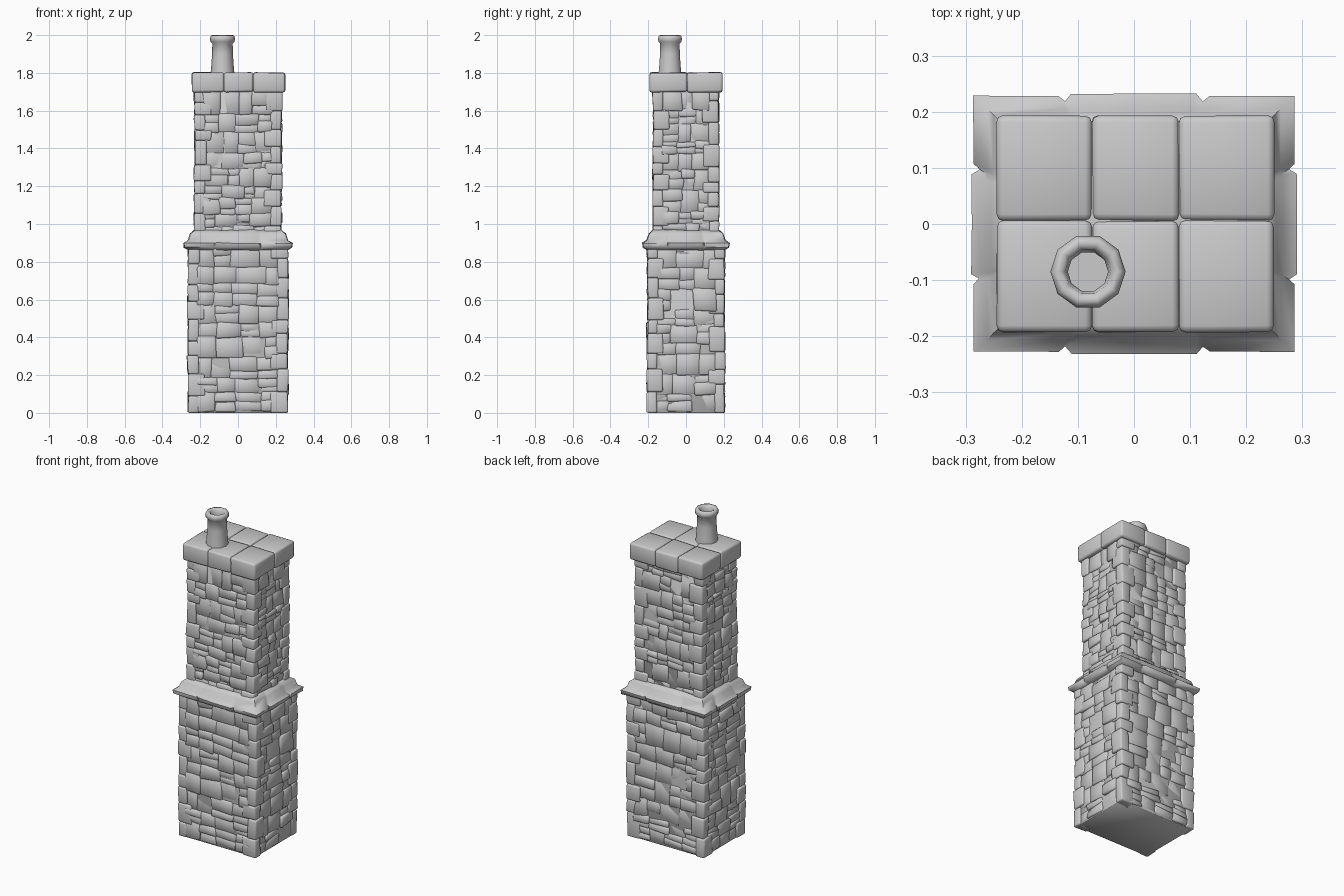
import bpy, bmesh, math, random
from mathutils import Vector

random.seed(7)
if "Cube" in bpy.data.objects:
    bpy.data.objects.remove(bpy.data.objects["Cube"])

stone = bpy.data.materials.new("grey_stone")
stone.use_nodes = True
GREY = (0.6, 0.6, 0.6, 1)
stone.diffuse_color = GREY
bsdf = stone.node_tree.nodes["Principled BSDF"]
bsdf.inputs["Base Color"].default_value = GREY
bsdf.inputs["Roughness"].default_value = 0.9


def jit(a):
    return random.uniform(-a, a)


def finish(bm, name, angle=60):
    bmesh.ops.recalc_face_normals(bm, faces=bm.faces)
    me = bpy.data.meshes.new(name)
    bm.to_mesh(me)
    bm.free()
    ob = bpy.data.objects.new(name, me)
    bpy.context.collection.objects.link(ob)
    me.materials.append(stone)
    bpy.ops.object.select_all(action='DESELECT')
    ob.select_set(True)
    bpy.context.view_layer.objects.active = ob
    bpy.ops.object.shade_smooth_by_angle(angle=math.radians(angle))
    return ob


def block(bm, lo, hi, jitter, bevel, segments=1):
    """Bevelled box between two corners with uneven corner points."""
    tmp = bmesh.new()
    bmesh.ops.create_cube(tmp, size=1)
    for v in tmp.verts:
        v.co = Vector([(lo[i] if v.co[i] < 0 else hi[i]) + jit(jitter[i]) for i in range(3)])
    bmesh.ops.bevel(tmp, geom=tmp.edges[:], offset=bevel, segments=segments,
                    profile=0.5, affect='EDGES')
    new = {v: bm.verts.new(v.co) for v in tmp.verts}
    for f in tmp.faces:
        bm.faces.new([new[v] for v in f.verts])
    tmp.free()


def spans(a, b, n):
    """Split a length into n uneven pieces."""
    w = [random.uniform(0.6, 1.4) for _ in range(n)]
    cuts = [a]
    for x in w:
        cuts.append(cuts[-1] + (b - a) * x / sum(w))
    return list(zip(cuts, cuts[1:]))


def masonry(name, hx, hy, z0, z1, rows):
    # solid core behind the stones
    bm = bmesh.new()
    block(bm, (-hx + .012, -hy + .012, z0), (hx - .012, hy - .012, z1), (0, 0, 0), .002)
    finish(bm, name + "_core")

    # rough wall stones on the four sides
    bm = bmesh.new()
    for axis in (0, 1):
        half, reach = (hx, hy) if axis == 0 else (hy, hx)
        for side in (-1, 1):
            for za, zb in spans(z0, z1, rows):
                for ua, ub in spans(-reach + .05, reach - .05, 4 if axis else 3):
                    mid = za + (zb - za) * random.uniform(.35, .65)
                    parts = [(za, mid), (mid, zb)] if random.random() < .4 else [(za, zb)]
                    for a, b in parts:
                        out = half + random.uniform(-.011, .0)
                        d = sorted((side * (half - .05), side * out))
                        lo, hi = [0, 0, max(a - .004, z0 + .006)], [0, 0, b + .004]
                        lo[axis], hi[axis] = d
                        lo[1 - axis], hi[1 - axis] = ua - .004, ub + .004
                        j = [.006, .006, .006]
                        j[axis] = .008
                        block(bm, lo, hi, j, .007)
    finish(bm, name + "_wall_stones", 80)

    # corner stones, long side alternating
    bm = bmesh.new()
    for sx in (-1, 1):
        for sy in (-1, 1):
            for i, (a, b) in enumerate(spans(z0, z1, rows)):
                lx, ly = (.09, .055) if (i + (sx > 0)) % 2 else (.06, .085)
                ox, oy = hx + jit(.003), hy + jit(.003)
                xs = sorted((sx * ox, sx * (ox - lx)))
                ys = sorted((sy * oy, sy * (oy - ly)))
                block(bm, (xs[0], ys[0], a), (xs[1], ys[1], b), (.004, .004, .001), .009, 2)
    finish(bm, name + "_corner_stones", 80)


masonry("lower_stack", .265, .205, 0, .885, 9)
masonry("upper_stack", .231, .175, .93, 1.71, 9)

# moulded ledge between the two stacks, with small notches at its joints
bm = bmesh.new()
LEVELS = [(.862, .262, .202), (.876, .283, .224), (.899, .286, .228),
          (.913, .262, .206), (.948, .250, .194), (.968, .226, .171)]
STEPS = [-1, -.47, -.43, -.39, 0, .39, .43, .47]
rings = []
for n, (z, hx, hy) in enumerate(LEVELS):
    ring = []
    path = ([(t, -1) for t in STEPS] + [(1, t) for t in STEPS]
            + [(-t, 1) for t in STEPS] + [(-1, -t) for t in STEPS])
    for k, (px, py) in enumerate(path):
        s = k % len(STEPS)
        notch = .010 if s in (2, 6) and n in (1, 2) else 0
        bow = .004 if s in (3, 4, 5) else 0
        x, y = px * hx, py * hy
        if abs(px) == 1:
            x += px * (bow - notch)
        if abs(py) == 1:
            y += py * (bow - notch)
        ring.append(bm.verts.new((x + jit(.001), y + jit(.001), z + jit(.003))))
    rings.append(ring)
for r0, r1 in zip(rings, rings[1:]):
    for i in range(len(r0)):
        j = (i + 1) % len(r0)
        bm.faces.new((r0[i], r0[j], r1[j], r1[i]))
bm.faces.new(rings[0])
bm.faces.new(rings[-1])
finish(bm, "ledge", 50)

# cap made of six slabs
bm = bmesh.new()
XS, YS = (-.245, -.075, .08, .25), (-.193, .006, .193)
for xa, xb in zip(XS, XS[1:]):
    for ya, yb in zip(YS, YS[1:]):
        block(bm, (xa, ya, 1.698), (xb, yb, 1.802), (.001, .001, .003), .012, 2)
block(bm, (-.235, -.183, 1.705), (.24, .183, 1.792), (0, 0, 0), .002)
finish(bm, "cap_slabs", 50)

# hollow chimney pot turned from a profile
bm = bmesh.new()
PROFILE = [(.064, 1.79), (.060, 1.83), (.055, 1.90), (.054, 1.955), (.064, 1.966),
           (.067, 1.982), (.062, 1.997), (.052, 2.0), (.041, 1.992), (.036, 1.965), (.036, 1.93)]
SIDES = 10
rings = [[bm.verts.new((-.082 + r * math.cos(2 * math.pi * i / SIDES),
                        -.085 + r * math.sin(2 * math.pi * i / SIDES), z))
          for i in range(SIDES)] for r, z in PROFILE]
for r0, r1 in zip(rings, rings[1:]):
    for i in range(SIDES):
        j = (i + 1) % SIDES
        bm.faces.new((r0[i], r0[j], r1[j], r1[i]))
bm.faces.new(rings[0])
bm.faces.new(rings[-1])
finish(bm, "chimney_pot", 70)
